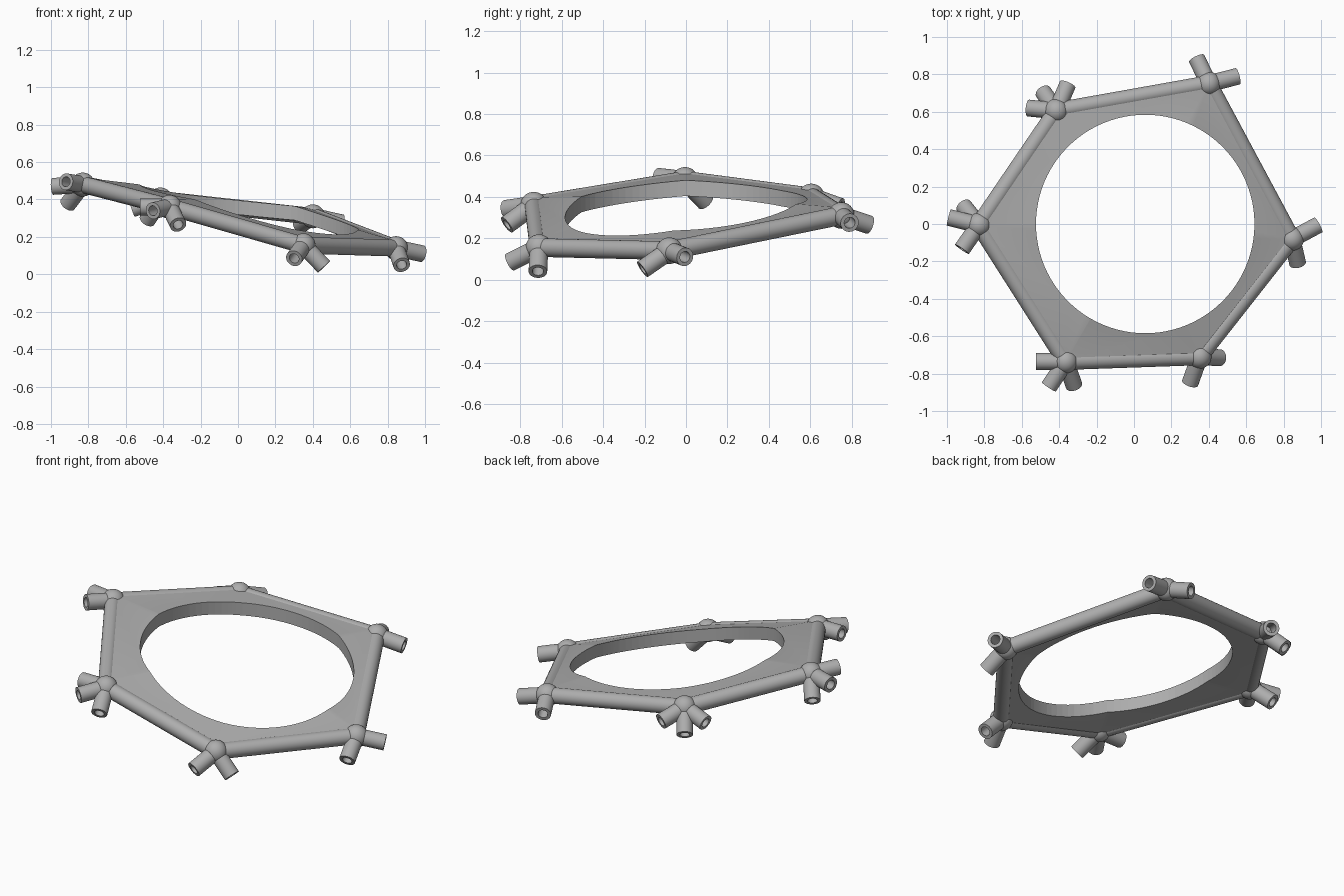
import bpy, bmesh, math
from mathutils import Vector

old = bpy.data.objects.get("Cube")
if old:
    bpy.data.objects.remove(old, do_unlink=True)

TUBE, BORE, BALL, HALF = 0.045, 0.027, 0.064, 0.038
CENTRE = Vector((0.06, 0, 0.37))

grey = bpy.data.materials.new("plain grey")
grey.use_nodes = True
colour = (0.42, 0.42, 0.42, 1)
grey.diffuse_color = colour
grey.node_tree.nodes["Principled BSDF"].inputs["Base Color"].default_value = colour

# Each joint: position, then the tip offsets of its open stubs
joints = {
    "left": ((-0.83, -0.005, 0.48),
             [(-0.09, -0.13, 0.015), (-0.16, 0.04, -0.01), (-0.08, 0.10, -0.105)]),
    "back_left": ((-0.415, 0.605, 0.40),
                  [(0.06, 0.14, -0.05), (-0.15, 0.015, -0.05), (-0.07, 0.10, -0.11)]),
    "back_right": ((0.40, 0.75, 0.31),
                   [(-0.065, 0.135, -0.045), (0.155, 0.04, -0.035)]),
    "right": ((0.845, -0.08, 0.14),
              [(0.14, 0.075, -0.03), (0.03, -0.13, -0.09)]),
    "front_right": ((0.35, -0.71, 0.155),
                    [(-0.05, -0.14, -0.07), (0.11, -0.005, -0.115)]),
    "front_left": ((-0.365, -0.735, 0.36),
                   [(-0.16, 0, 0), (-0.09, -0.135, -0.02), (0.045, -0.13, -0.095)]),
}


def finish(name, bm):
    """Turn a bmesh into a grey object with sharp edges kept."""
    bmesh.ops.recalc_face_normals(bm, faces=bm.faces)
    mesh = bpy.data.meshes.new(name)
    bm.to_mesh(mesh)
    bm.free()
    mesh.materials.append(grey)
    obj = bpy.data.objects.new(name, mesh)
    bpy.context.collection.objects.link(obj)
    smooth(obj)
    return obj


def smooth(obj):
    bpy.ops.object.select_all(action="DESELECT")
    obj.select_set(True)
    bpy.context.view_layer.objects.active = obj
    bpy.ops.object.shade_smooth_by_angle(angle=math.radians(30))


def lathe(name, start, end, profile):
    """Spin a (radius, distance) profile around the line from start to end."""
    axis = (end - start).normalized()
    side = axis.orthogonal().normalized()
    bm = bmesh.new()
    verts = [bm.verts.new(start + axis * d + side * r) for r, d in profile]
    edges = [bm.edges.new(pair) for pair in zip(verts, verts[1:])]
    bmesh.ops.spin(bm, geom=verts + edges, cent=start, axis=axis,
                   angle=math.tau, steps=32, use_merge=False)
    bmesh.ops.remove_doubles(bm, verts=bm.verts, dist=1e-5)
    return finish(name, bm)


# Ball joints with hollow stubs
for place, (position, tips) in joints.items():
    p = Vector(position)
    bm = bmesh.new()
    bmesh.ops.create_uvsphere(bm, u_segments=32, v_segments=16, radius=BALL)
    bmesh.ops.translate(bm, verts=bm.verts, vec=p)
    finish(place + "_ball", bm)
    for i, tip in enumerate(tips):
        t = Vector(tip)
        length = t.length
        lathe(f"{place}_stub_{i + 1}", p, p + t,
              [(0, 0), (TUBE, 0), (TUBE, length), (BORE, length), (BORE, 0.05), (0, 0.05)])

# Round beams around the rim
corners = [Vector(position) for position, _ in joints.values()]
names = list(joints)
for i, a in enumerate(corners):
    b = corners[(i + 1) % len(corners)]
    span = (b - a).length
    lathe(f"{names[i]}_beam", a, b, [(0, 0), (TUBE, 0), (TUBE, span), (0, span)])

# Shallow faceted panel rising to its middle
bm = bmesh.new()
lift = Vector((0, 0, HALF))
top = [bm.verts.new(c + lift) for c in corners]
low = [bm.verts.new(c - lift) for c in corners]
peak, pit = bm.verts.new(CENTRE + lift), bm.verts.new(CENTRE - lift)
for i in range(len(corners)):
    j = (i + 1) % len(corners)
    bm.faces.new((top[i], top[j], peak))
    bm.faces.new((low[j], low[i], pit))
    bm.faces.new((top[i], low[i], low[j], top[j]))
panel = finish("panel", bm)

# Large round opening cut straight down through the panel
bpy.ops.mesh.primitive_cylinder_add(vertices=96, radius=0.584, depth=2,
                                    location=CENTRE)
cutter = bpy.context.object
cutter.name = "opening_cutter"
cutter.data.materials.append(grey)
cut = panel.modifiers.new("opening", "BOOLEAN")
cut.operation, cut.solver, cut.object = "DIFFERENCE", "EXACT", cutter
bpy.context.view_layer.objects.active = panel
bpy.ops.object.modifier_apply(modifier=cut.name)
bpy.data.objects.remove(cutter, do_unlink=True)
smooth(panel)
